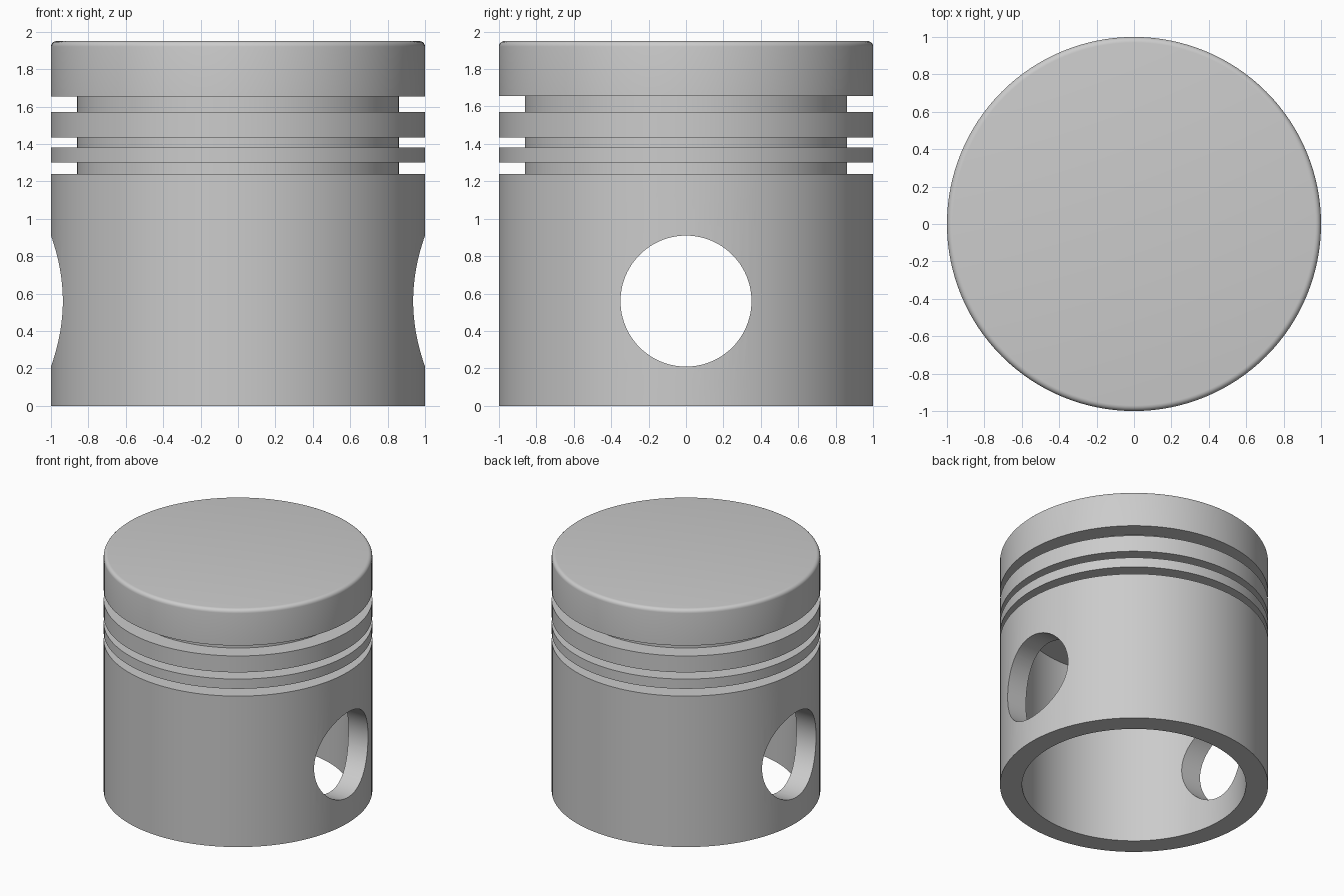
import bpy, bmesh, math

old = bpy.data.objects.get("Cube")
if old:
    bpy.data.objects.remove(old, do_unlink=True)

SEGMENTS = 128
HEIGHT, RADIUS, BORE = 1.95, 1.0, 0.835
GROOVE_RADIUS, CEILING, FILLET = 0.86, 1.42, 0.03
GROOVES = [(1.24, 1.30), (1.38, 1.435), (1.57, 1.655)]

metal = bpy.data.materials.new("grey metal")
metal.use_nodes = True
colour = (0.6, 0.6, 0.6, 1)
metal.diffuse_color = colour
metal.node_tree.nodes["Principled BSDF"].inputs["Base Color"].default_value = colour

# Half section of the body: bore, skirt, ring grooves, rounded crown edge
profile = [(0, CEILING), (BORE, CEILING), (BORE, 0), (RADIUS, 0)]
for low, high in GROOVES:
    profile += [(RADIUS, low), (GROOVE_RADIUS, low), (GROOVE_RADIUS, high), (RADIUS, high)]
for i in range(6):
    a = math.pi / 2 * i / 5
    profile.append((RADIUS - FILLET + FILLET * math.cos(a), HEIGHT - FILLET + FILLET * math.sin(a)))
profile.append((0, HEIGHT))

# Lathe the section around z
bm = bmesh.new()
verts = [bm.verts.new((r, 0, z)) for r, z in profile]
edges = [bm.edges.new(pair) for pair in zip(verts, verts[1:])]
bmesh.ops.spin(bm, geom=verts + edges, cent=(0, 0, 0), axis=(0, 0, 1),
               angle=math.tau, steps=SEGMENTS, use_duplicate=False)
bmesh.ops.remove_doubles(bm, verts=bm.verts, dist=0.0001)
bmesh.ops.recalc_face_normals(bm, faces=bm.faces)
mesh = bpy.data.meshes.new("piston_body")
bm.to_mesh(mesh)
bm.free()
body = bpy.data.objects.new("piston_body", mesh)
bpy.context.collection.objects.link(body)
mesh.materials.append(metal)

# Pin hole straight through both sides
bpy.ops.mesh.primitive_cylinder_add(vertices=96, radius=0.35, depth=3,
                                    location=(0, 0, 0.56), rotation=(0, math.pi / 2, 0))
cutter = bpy.context.object
cutter.name = "pin_hole_cutter"
cutter.data.materials.append(metal)
cut = body.modifiers.new("pin_hole", "BOOLEAN")
cut.operation, cut.solver, cut.object = "DIFFERENCE", "EXACT", cutter

bpy.ops.object.select_all(action="DESELECT")
body.select_set(True)
bpy.context.view_layer.objects.active = body
bpy.ops.object.modifier_apply(modifier=cut.name)
bpy.data.objects.remove(cutter, do_unlink=True)
bpy.ops.object.shade_smooth_by_angle(angle=math.radians(30))
